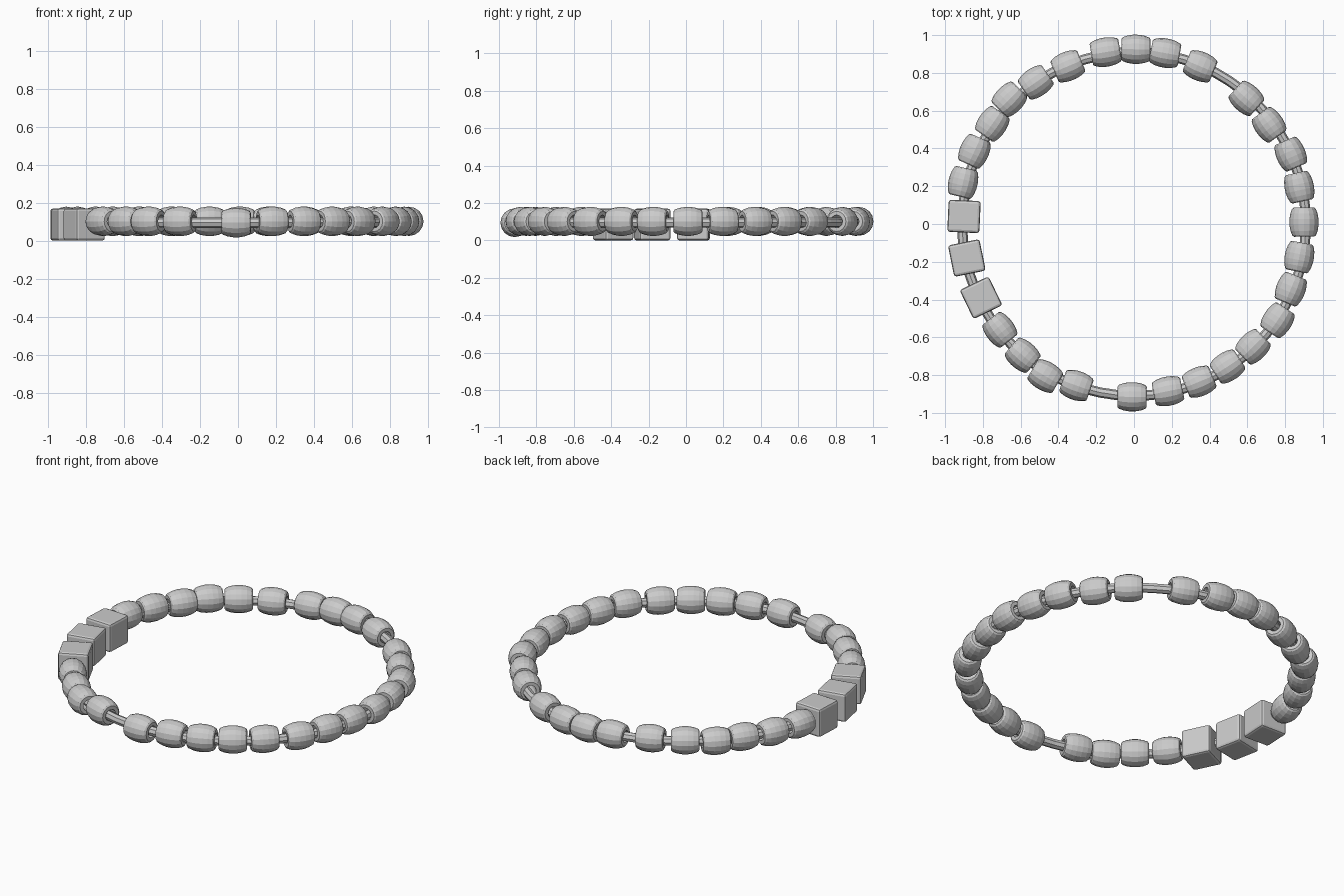
import bpy, bmesh, math

if "Cube" in bpy.data.objects:
    bpy.data.objects.remove(bpy.data.objects["Cube"])

# Bead centres around the ring, seen from above
ROUND = [(0.01, .925), (.165, .905), (.35, .835), (.595, .665), (.715, .525), (.83, .37),
         (.875, .195), (.90, .01), (.875, -.175), (.83, -.345), (.76, -.51), (.63, -.65),
         (.495, -.755), (.345, -.835), (.18, -.885), (-.01, -.915), (-.305, -.855),
         (-.47, -.805), (-.59, -.695), (-.71, -.56), (-.905, .22), (-.845, .385),
         (-.75, .53), (-.66, .66), (-.52, .75), (-.35, .835), (-.15, .91)]
CUBES = [(-.81, -.39), (-.885, -.18), (-.90, .04)]


def add(name, mesh, loc, rot=0):
    ob = bpy.data.objects.new(name, mesh)
    bpy.context.collection.objects.link(ob)
    ob.location = loc
    ob.rotation_euler.z = rot
    return ob


def to_mesh(bm, name):
    bmesh.ops.recalc_face_normals(bm, faces=bm.faces)
    me = bpy.data.meshes.new(name)
    bm.to_mesh(me)
    bm.free()
    return me


def lathe_x(name, profile, sides):
    """Revolve a closed (x, radius) profile around the x axis."""
    bm = bmesh.new()
    rings = []
    for i in range(sides):
        a = 2 * math.pi * i / sides
        rings.append([bm.verts.new((x, r * math.cos(a), r * math.sin(a))) for x, r in profile])
    n = len(profile)
    for i in range(sides):
        p, q = rings[i], rings[(i + 1) % sides]
        for j in range(n):
            k = (j + 1) % n
            bm.faces.new((p[j], p[k], q[k], q[j]))
    return to_mesh(bm, name)


# Barrel bead with a through hole
half = [(.077, .034), (.077, .054), (.070, .063), (.046, .072), (.016, .077)]
bead = lathe_x("round_bead", half + [(-x, r) for x, r in reversed(half)], 16)
for i, (x, y) in enumerate(ROUND):
    z = .095 if i == 15 else .102
    add(f"round_bead_{i + 1}", bead, (x, y, z), math.atan2(y, x) + math.pi / 2)

# Bevelled cube beads
bm = bmesh.new()
bmesh.ops.create_cube(bm, size=.17)
bmesh.ops.bevel(bm, geom=bm.edges[:], offset=.014, segments=2, profile=.5, affect='EDGES')
cube = to_mesh(bm, "cube_bead")
for i, (x, y) in enumerate(CUBES):
    add(f"cube_bead_{i + 1}", cube, (x, y, .085), math.atan2(y, x) + math.pi / 2)

# Cord running through all the beads
bpy.ops.mesh.primitive_torus_add(major_radius=.91, minor_radius=.027, major_segments=64,
                                 minor_segments=8, location=(0, 0, .095))
bpy.context.object.name = "cord"
